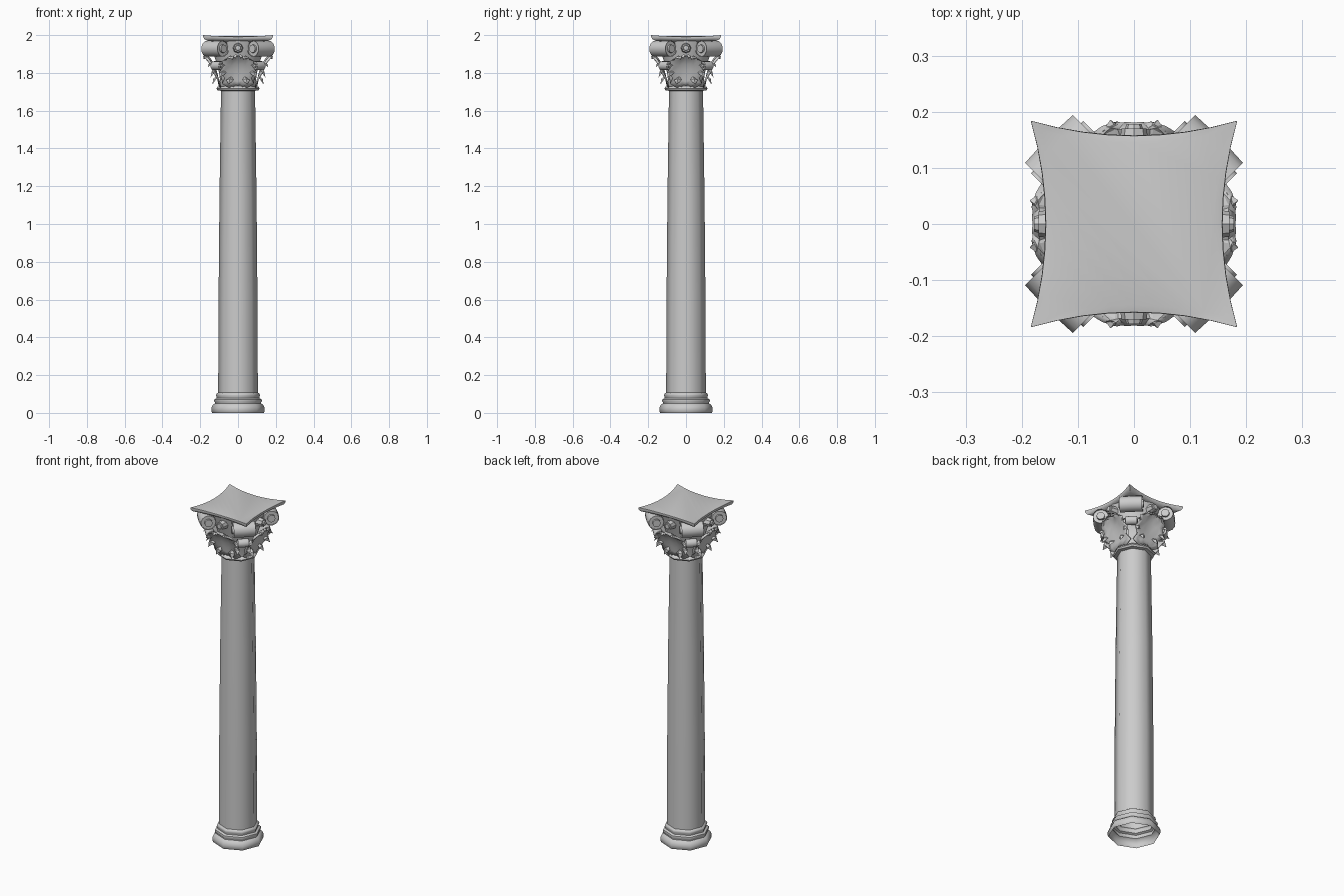
import bpy, bmesh, math
from mathutils import Matrix

if "Cube" in bpy.data.objects:
    bpy.data.objects.remove(bpy.data.objects["Cube"])

stone = bpy.data.materials.new("grey_stone")
stone.use_nodes = True
stone.diffuse_color = (0.6, 0.6, 0.6, 1)
stone.node_tree.nodes["Principled BSDF"].inputs["Base Color"].default_value = (0.6, 0.6, 0.6, 1)


def finish(name, bm, angle=50, turn=0):
    bmesh.ops.rotate(bm, verts=bm.verts, cent=(0, 0, 0), matrix=Matrix.Rotation(turn, 3, 'Z'))
    mesh = bpy.data.meshes.new(name)
    bm.to_mesh(mesh)
    bm.free()
    mesh.materials.append(stone)
    ob = bpy.data.objects.new(name, mesh)
    bpy.context.collection.objects.link(ob)
    bpy.ops.object.select_all(action='DESELECT')
    ob.select_set(True)
    bpy.context.view_layer.objects.active = ob
    bpy.ops.object.shade_smooth_by_angle(angle=math.radians(angle))
    return ob


def skin(bm, rows, closed=False):
    """Join rows of points into a quad sheet."""
    grid = [[bm.verts.new(p) for p in row] for row in rows]
    n = len(grid[0])
    for a, b in zip(grid, grid[1:]):
        for i in range(n if closed else n - 1):
            j = (i + 1) % n
            bm.faces.new((a[i], a[j], b[j], b[i]))
    return grid


def lathe(name, profile, sides=8):
    bm = bmesh.new()
    ring = [math.tau * i / sides for i in range(sides)]
    skin(bm, [[(r * math.cos(a), r * math.sin(a), z) for a in ring] for r, z in profile], True)
    return finish(name, bm)


# Base mouldings, open underneath
lathe("base", [(.136, 0), (.141, .01), (.141, .025), (.134, .042), (.122, .05), (.122, .055),
               (.127, .062), (.125, .072), (.113, .078), (.113, .084), (.117, .092), (.114, .102), (.105, .107)])
# Tapered shaft
lathe("shaft", [(.105, .1), (.103, .6), (.098, 1.15), (.09, 1.71)])
# Ring under the capital
lathe("neck_ring", [(.09, 1.705), (.109, 1.708), (.114, 1.717), (.109, 1.727), (.094, 1.731)])
# Bell behind the leaves
lathe("bell", [(.094, 1.725), (.097, 1.78), (.108, 1.84), (.13, 1.9), (.15, 1.98)], 16)


# Concave-sided top slab with slightly raised corners
def slab_ring(corner, middle, z, lift):
    pts = []
    for k in range(4):
        turn = Matrix.Rotation(k * math.pi / 2, 3, 'Z')
        for i in range(8):
            t = i / 4 - 1
            pts.append(turn @ Matrix.Translation((corner * t, -middle - (corner - middle) * t * t,
                                                  z + lift * t * t)).to_translation())
    return pts


bm = bmesh.new()
rings = skin(bm, [slab_ring(.12, .11, 1.965, 0), slab_ring(.16, .142, 1.968, .002),
                  slab_ring(.178, .153, 1.975, .003), slab_ring(.184, .158, 1.984, .006),
                  slab_ring(.184, .157, 1.991, .009), slab_ring(.165, .145, 1.994, .002)], True)
bm.faces.new(rings[-1])
finish("top_slab", bm, 40)


# Scroll in the radial plane: a spiral ribbon drum with raised eyes
def scroll(name, turn, reach, z, radius, half, stem):
    bm = bmesh.new()
    path = list(stem)
    for i in range(13):
        a = math.radians(100 - 30 * i)
        path.append((reach + radius * math.cos(a), z + radius * math.sin(a)))
    widths = [half * (.65 + .35 * min(1, i / len(stem))) for i in range(len(path))]
    skin(bm, [[(r, -w, h), (r + .003, 0, h), (r, w, h)] for (r, h), w in zip(path, widths)])
    for s in (-1, 1):
        for size, depth in ((.96, half * .9), (.5, half * 1.1)):
            m = (Matrix.Translation((reach, s * depth * .5, z)) @ Matrix.Rotation(math.pi / 2, 4, 'X'))
            bmesh.ops.create_cone(bm, cap_ends=True, segments=12, radius1=radius * size,
                                  radius2=radius * size, depth=depth, matrix=m)
    return finish(name, bm, 45, turn)


# Broad jagged leaf, curling outwards at the top
def leaf(name, turn, rows, steps=4):
    bm = bmesh.new()
    sheet = []
    for r, z, half, flare in rows:
        row = []
        for i in range(-steps, steps + 1):
            t = i / steps
            row.append((r + flare * t * t, half * t, z - .012 * abs(t) + (.008 if i % 2 else 0)))
        sheet.append(row)
    skin(bm, sheet)
    ob = finish(name, bm, 35, turn)
    thick = ob.modifiers.new("thickness", 'SOLIDIFY')
    thick.thickness = .006
    thick.offset = 0
    return ob


# Pointed leaflet: a folded diamond
def leaflet(bm, root, tip, half):
    (rx, ry, rz), (tx, ty, tz) = root, tip
    mx, my, mz = (rx + tx) / 2, (ry + ty) / 2, (rz + tz) / 2
    pts = [root, (mx, my - half, mz), tip, (mx, my + half, mz), (mx + .012, my, mz + .008)]
    v = [bm.verts.new(p) for p in pts]
    for i in range(4):
        bm.faces.new((v[i], v[(i + 1) % 4], v[4]))
    bm.faces.new((v[3], v[2], v[1], v[0]))


main_leaf = [(.1, 1.732, .045, -.008), (.104, 1.755, .085, -.01), (.11, 1.785, .07, .002),
             (.118, 1.815, .1, .012), (.13, 1.845, .078, .01), (.148, 1.872, .085, .008),
             (.168, 1.89, .055, .006), (.18, 1.885, .03, 0)]

for k, side in enumerate(("back_of_left", "back", "right", "front")):
    side = "left" if k == 0 else side
    axis = k * math.pi / 2
    leaf(side + "_leaf", axis, main_leaf)

    # Hanging and spreading leaf points
    bm = bmesh.new()
    for s in (-1, 1):
        leaflet(bm, (.105, s * .035, 1.785), (.135, s * .05, 1.738), .02)
        leaflet(bm, (.112, s * .07, 1.82), (.145, s * .095, 1.775), .02)
        leaflet(bm, (.145, s * .03, 1.88), (.186, s * .042, 1.885), .02)
        leaflet(bm, (.13, s * .075, 1.85), (.16, s * .1, 1.83), .018)
    finish(side + "_leaf_points", bm, 20, axis)

    # Flower at the middle of the slab edge
    bm = bmesh.new()
    for size, depth, x in ((.028, .04, .15), (.017, .012, .172)):
        m = Matrix.Translation((x, 0, 1.932)) @ Matrix.Rotation(math.pi / 2, 4, 'Y')
        bmesh.ops.create_cone(bm, cap_ends=True, segments=8, radius1=size, radius2=size * .8, depth=depth, matrix=m)
    finish(side + "_flower", bm, 40, axis)

    # Corner scrolls, large above small
    corner = axis + math.pi / 4
    scroll(side + "_corner_scroll", corner, .172, 1.928, .043, .06,
           [(.1, 1.83), (.112, 1.88), (.13, 1.93), (.15, 1.962)])
    scroll(side + "_small_scroll", corner, .152, 1.838, .024, .03,
           [(.097, 1.74), (.105, 1.79), (.12, 1.835), (.138, 1.856)])
